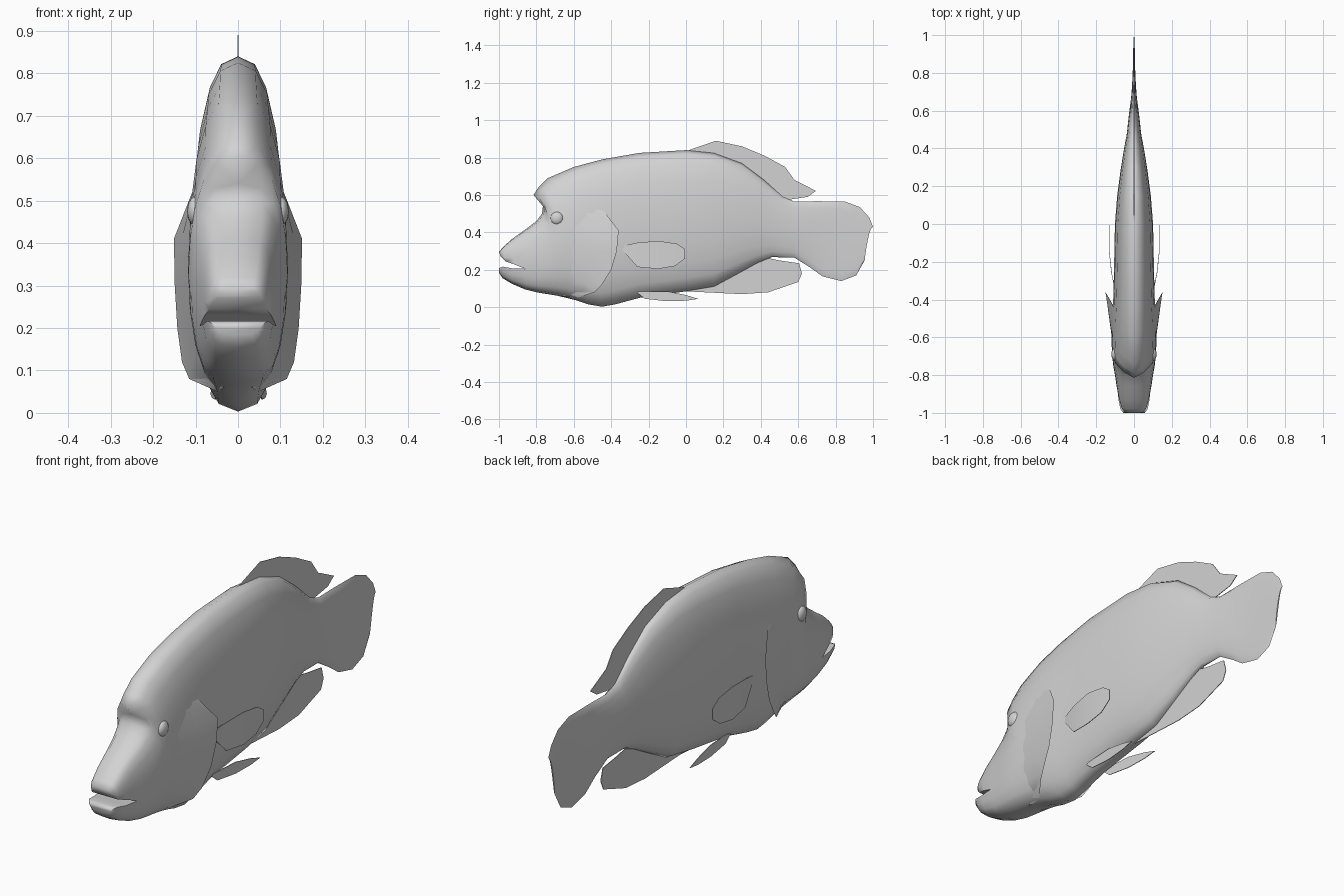
import bpy, bmesh, math

cube = bpy.data.objects.get("Cube")
if cube:
    bpy.data.objects.remove(cube, do_unlink=True)

GREY = (0.65, 0.65, 0.65, 1)
mat = bpy.data.materials.new("plain grey")
mat.use_nodes = True
mat.diffuse_color = GREY
bsdf = next(n for n in mat.node_tree.nodes if n.type == 'BSDF_PRINCIPLED')
bsdf.inputs["Base Color"].default_value = GREY


def finish(bm, name, angle=60):
    """Clean the mesh, shade it and link it as a named object."""
    bmesh.ops.remove_doubles(bm, verts=bm.verts, dist=0.0005)
    bmesh.ops.recalc_face_normals(bm, faces=bm.faces)
    mesh = bpy.data.meshes.new(name)
    bm.to_mesh(mesh)
    bm.free()
    mesh.materials.append(mat)
    ob = bpy.data.objects.new(name, mesh)
    bpy.context.collection.objects.link(ob)
    bpy.ops.object.select_all(action='DESELECT')
    ob.select_set(True)
    bpy.context.view_layer.objects.active = ob
    bpy.ops.object.shade_smooth_by_angle(angle=math.radians(angle))
    return ob


def skin(bm, rows, side=1):
    """Join rows of points into quads; side -1 mirrors them across x."""
    grid = [[bm.verts.new((side * x, y, z)) for x, y, z in row] for row in rows]
    for r0, r1 in zip(grid, grid[1:]):
        for i in range(len(r0) - 1):
            bm.faces.new((r0[i], r0[i + 1], r1[i + 1], r1[i]))


K, MOUTH = 10, 6   # points down one flank, index of the mouth corner


def flank(yt, zt, yb, zb, w, p):
    """Half cross-section from back ridge to belly."""
    pts = []
    for k in range(K + 1):
        a = math.pi * k / K
        u = (1 - math.cos(a)) / 2
        x = 0 if k in (0, K) else w * math.sin(a) ** p
        pts.append((x, yt + (yb - yt) * u ** 0.5, zt + (zb - zt) * u))
    return pts


def jaw(k0, k1, start, end, w, p):
    """Part of a half section, between two (y, z) ends."""
    c0, c1 = math.cos(math.pi * k0 / K), math.cos(math.pi * k1 / K)
    pts = []
    for k in range(k0, k1 + 1):
        a = math.pi * k / K
        t = (c0 - math.cos(a)) / (c0 - c1)
        x = 0 if k in (0, K) else w * math.sin(a) ** p
        pts.append((x, start[0] + (end[0] - start[0]) * t,
                    start[1] + (end[1] - start[1]) * t))
    return pts


# Body and tail: top y, top z, bottom y, bottom z, half width, roundness
STATIONS = [
    (-.86, .415, -.86, .095, .092, .5),
    (-.80, .46, -.79, .078, .102, .5),
    (-.77, .50, -.74, .07, .110, .55),
    (-.765, .54, -.69, .062, .114, .6),
    (-.815, .60, -.63, .048, .117, .7),
    (-.79, .64, -.58, .035, .118, .75),
    (-.74, .69, -.52, .015, .118, .8),
    (-.60, .75, -.45, .003, .116, .8),
    (-.45, .79, -.38, .015, .110, .8),
    (-.25, .825, -.25, .05, .106, .8),
    (0, .84, 0, .085, .101, .8),
    (.15, .825, .15, .11, .089, .8),
    (.30, .77, .28, .18, .071, .85),
    (.42, .68, .38, .235, .054, .9),
    (.52, .59, .46, .268, .038, .9),
    (.58, .565, .58, .265, .027, 1),
    (.70, .567, .66, .215, .015, 1),
    (.85, .565, .73, .165, .008, 1),
    (.93, .535, .83, .14, .005, 1),
    (.98, .48, .91, .17, .004, 1),
    (1.0, .43, .955, .25, .003, 1),
]
body_rows = [flank(*s) for s in STATIONS]
upper = [body_rows[0][:MOUTH + 1],
         jaw(0, MOUTH, (-.93, .365), (-.92, .23), .080, .45),
         jaw(0, MOUTH, (-.98, .32), (-.965, .245), .068, .45),
         jaw(0, MOUTH, (-1.0, .295), (-.99, .27), .052, .45)]
lower = [body_rows[0][MOUTH:],
         jaw(MOUTH, K, (-.93, .208), (-.93, .125), .084, .5),
         jaw(MOUTH, K, (-.98, .217), (-.98, .155), .074, .5),
         jaw(MOUTH, K, (-1.0, .208), (-1.0, .185), .058, .5)]
bm = bmesh.new()
for side in (1, -1):
    for rows in (body_rows, upper, lower):
        skin(bm, rows, side)


def mirrored(p):
    return (-p[0], p[1], p[2])


# Palate and mouth floor, then the lip fronts and tail rim
skin(bm, [[r[-1], mirrored(r[-1])] for r in upper])
skin(bm, [[r[0], mirrored(r[0])] for r in lower])
for row in (upper[-1], lower[-1], body_rows[-1]):
    skin(bm, [[p, mirrored(p)] for p in row if p[0] > 0])
    for tip, near in ((row[0], row[1]), (row[-1], row[-2])):
        if tip[0] == 0:
            bm.faces.new([bm.verts.new(q) for q in (tip, near, mirrored(near))])
finish(bm, "body", 70)


def fin(name, outline, x_at, thick=0.003):
    """Thin plate from a (y, z) outline; x_at gives the sideways position."""
    bm = bmesh.new()
    f = bm.faces.new([bm.verts.new((x_at(y, z), y, z)) for y, z in outline])
    back = [bm.verts.new((v.co.x + thick, v.co.y, v.co.z)) for v in f.verts]
    front = list(f.verts)
    bm.faces.new(back[::-1])
    n = len(front)
    for i in range(n):
        j = (i + 1) % n
        bm.faces.new((front[i], back[i], back[j], front[j]))
    bmesh.ops.triangulate(bm, faces=[q for q in bm.faces if len(q.verts) > 4])
    finish(bm, name, 30)


# Fins on the centre line
fin("dorsal_fin", [(0, .835), (.10, .85), (.16, .89), (.30, .86), (.42, .81),
                   (.53, .75), (.58, .68), (.695, .622), (.65, .59), (.55, .575),
                   (.48, .58), (.40, .64), (.20, .77)], lambda y, z: -.0015)
fin("anal_fin", [(-.02, .10), (0, .085), (.10, .08), (.30, .07), (.44, .08),
                 (.60, .135), (.62, .18), (.605, .235), (.50, .25), (.43, .265),
                 (.36, .26), (.20, .16)], lambda y, z: -.0015)

for side, label in ((1, "left"), (-1, "right")):
    # Side fins
    fin(label + "_pectoral_fin",
        [(-.34, .305), (-.33, .33), (-.26, .345), (-.15, .355), (-.05, .34),
         (-.005, .31), (-.005, .26), (-.06, .22), (-.15, .205), (-.26, .215)],
        lambda y, z: side * min(.132, .104 + .2 * (y + .34)))
    fin(label + "_pelvic_fin",
        [(-.27, .085), (-.22, .045), (-.10, .032), (0, .035), (.065, .045),
         (0, .065), (-.10, .085)],
        lambda y, z: side * (.045 + .06 * (y + .27)))

    # Gill cover: flush at the cheek, flared at its rear edge, folded inward
    rear = [(.108, -.44, .515), (.151, -.36, .41), (.149, -.37, .30),
            (.143, -.40, .20), (.132, -.45, .12), (.115, -.49, .08),
            (.048, -.58, .05)]
    cheek = [(.098, -.55, .55), (.112, -.62, .42), (.112, -.64, .30),
             (.103, -.64, .20), (.084, -.63, .13), (.066, -.62, .09),
             (.028, -.62, .06)]
    middle = [tuple((a + b) / 2 for a, b in zip(p, q)) for p, q in zip(rear, cheek)]
    inner = [(x * .66, y - .09, z + .01) for x, y, z in rear]
    bm = bmesh.new()
    skin(bm, [cheek, middle, rear, inner], side)
    finish(bm, label + "_gill_cover", 50)

    # Eye bulge
    bm = bmesh.new()
    bmesh.ops.create_uvsphere(bm, u_segments=16, v_segments=10, radius=.035)
    for v in bm.verts:
        v.co.x = v.co.x * .6 + side * .099
        v.co.y -= .69
        v.co.z += .475
    finish(bm, label + "_eye", 80)
